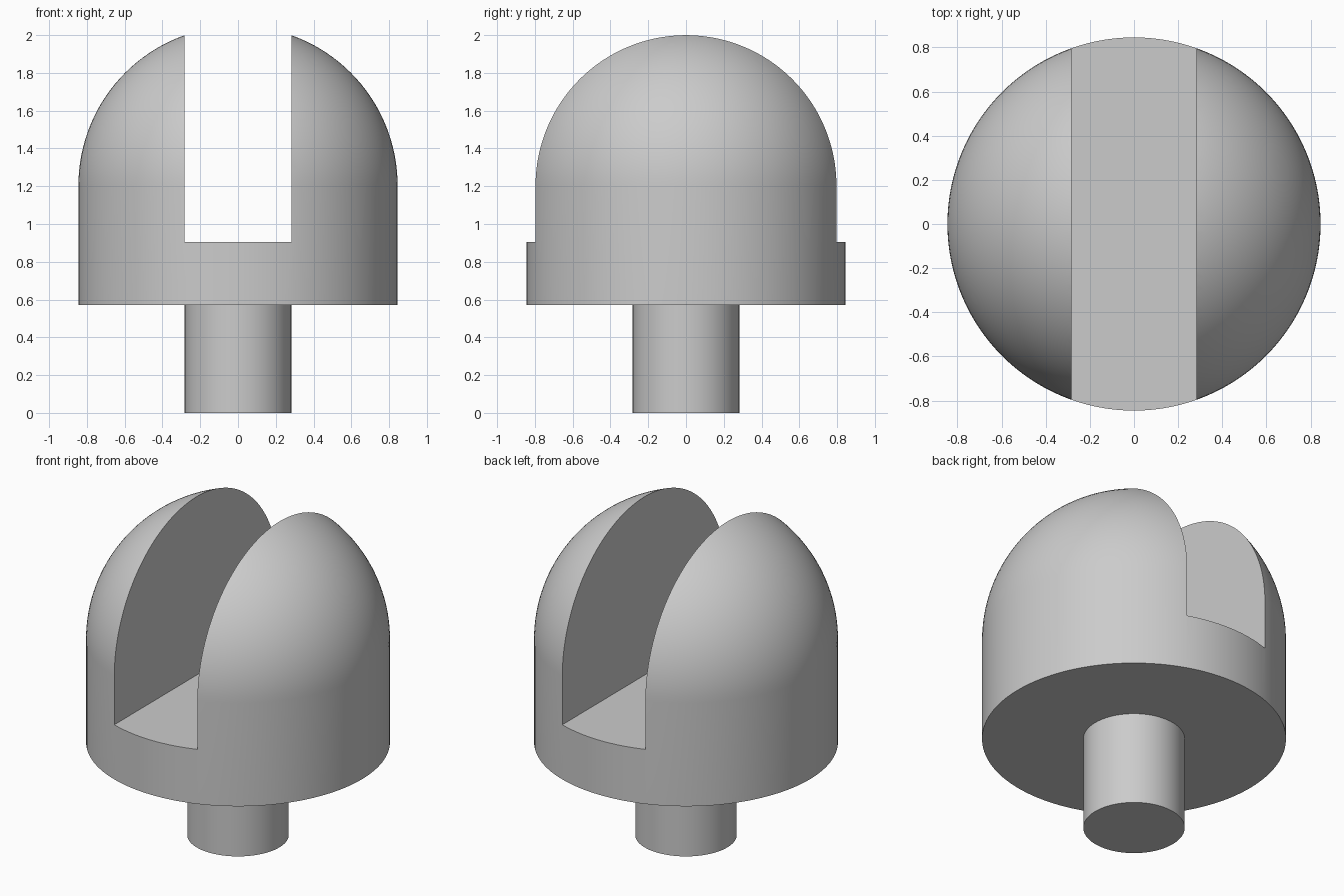
import bpy
import bmesh
from math import cos, sin, pi, radians
from mathutils import Matrix

default_cube = bpy.data.objects.get("Cube")
if default_cube:
    bpy.data.objects.remove(default_cube, do_unlink=True)

HEAD_R, STEM_R = 0.845, 0.282
HEAD_BOTTOM, SLOT_FLOOR, DOME_Z = 0.57, 0.905, 1.203
SEGMENTS, DOME_RINGS = 128, 32

grey = bpy.data.materials.new("plain_grey")
grey.use_nodes = True
colour = (0.6, 0.6, 0.6, 1)
grey.diffuse_color = colour
grey.node_tree.nodes["Principled BSDF"].inputs["Base Color"].default_value = colour


def add_object(name, bm):
    bmesh.ops.recalc_face_normals(bm, faces=bm.faces)
    mesh = bpy.data.meshes.new(name)
    bm.to_mesh(mesh)
    bm.free()
    mesh.materials.append(grey)
    obj = bpy.data.objects.new(name, mesh)
    bpy.context.collection.objects.link(obj)
    return obj


# Stem, straight head wall and hemispherical dome as one turned profile
profile = [(0, 0), (STEM_R, 0), (STEM_R, HEAD_BOTTOM), (HEAD_R, HEAD_BOTTOM)]
for i in range(DOME_RINGS):
    a = i / DOME_RINGS * pi / 2
    profile.append((HEAD_R * cos(a), DOME_Z + HEAD_R * sin(a)))
profile.append((0, DOME_Z + HEAD_R))

bm = bmesh.new()
verts = [bm.verts.new((r, 0, z)) for r, z in profile]
edges = [bm.edges.new(pair) for pair in zip(verts, verts[1:])]
bmesh.ops.spin(bm, geom=verts + edges, cent=(0, 0, 0), axis=(0, 0, 1),
               angle=2 * pi, steps=SEGMENTS)
bmesh.ops.remove_doubles(bm, verts=bm.verts, dist=0.0001)
body = add_object("slotted_domed_head_with_stem", bm)

# Straight slot running front to back through the dome
bm = bmesh.new()
slot_height = 2
bmesh.ops.create_cube(bm, size=1, matrix=Matrix.Translation((0, 0, SLOT_FLOOR + slot_height / 2))
                      @ Matrix.Diagonal((2 * STEM_R, 3, slot_height, 1)))
cutter = add_object("slot_cutter", bm)
cutter.hide_render = True

cut = body.modifiers.new("slot", "BOOLEAN")
cut.operation = "DIFFERENCE"
cut.solver = "EXACT"
cut.object = cutter

bpy.ops.object.select_all(action="DESELECT")
body.select_set(True)
bpy.context.view_layer.objects.active = body
bpy.ops.object.modifier_apply(modifier=cut.name)
bpy.data.objects.remove(cutter, do_unlink=True)

# Smooth curved walls, crisp slot and shoulder edges
bpy.ops.object.shade_smooth_by_angle(angle=radians(30))
